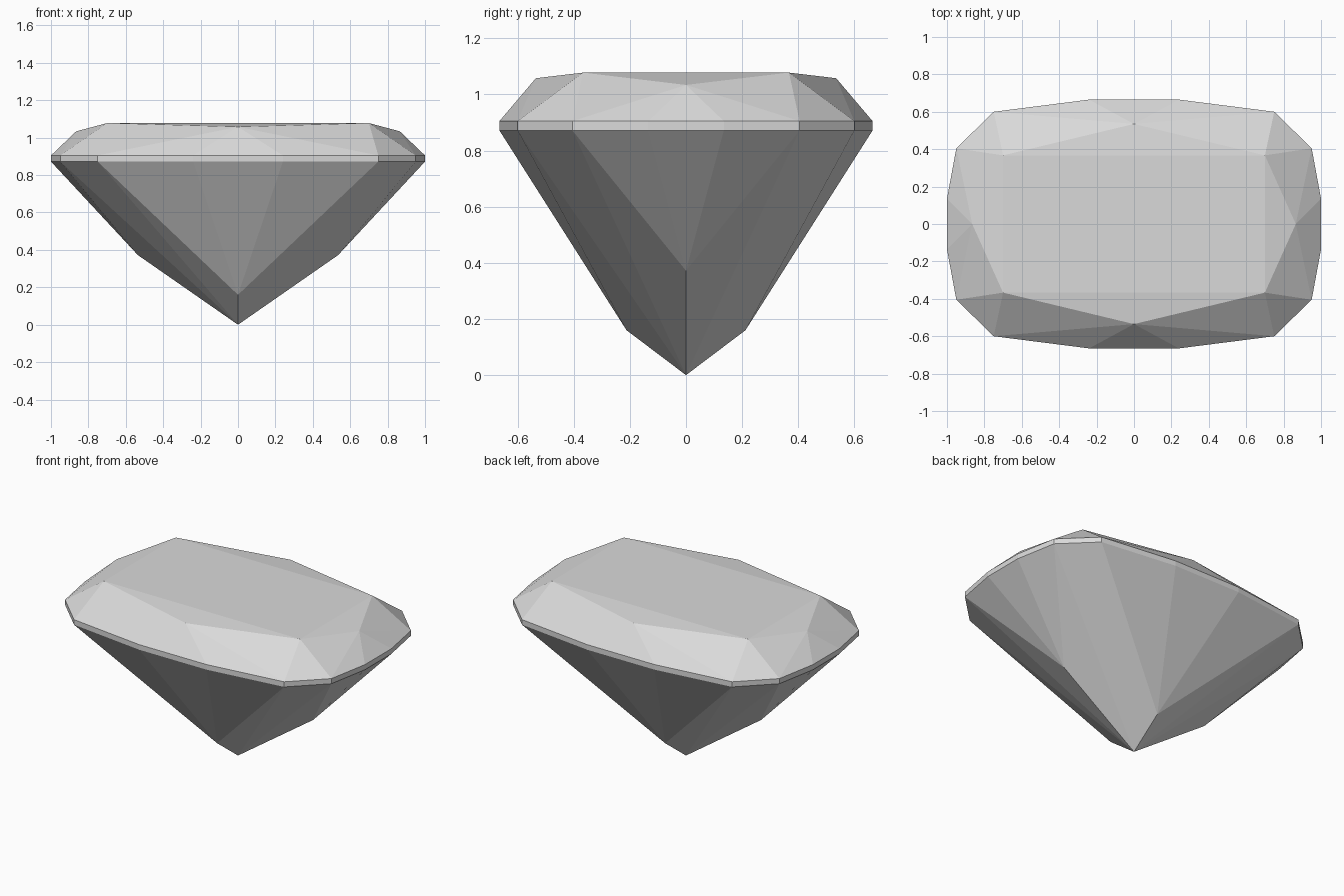
import bpy
import bmesh
import math

cube = bpy.data.objects.get("Cube")
if cube:
    bpy.data.objects.remove(cube, do_unlink=True)

# Single stone colour
stone = bpy.data.materials.new("pale_grey_stone")
stone.use_nodes = True
stone.diffuse_color = (0.7, 0.7, 0.7, 1)
stone.node_tree.nodes["Principled BSDF"].inputs["Base Color"].default_value = (0.7, 0.7, 0.7, 1)

# Heights of the girdle band and of the flat table
GIRDLE_LOW, GIRDLE_HIGH, TABLE = 0.872, 0.905, 1.078

# One quarter of the girdle outline
outline = [(0.24, 0.665), (0.75, 0.6), (0.95, 0.405), (1.0, 0.135)]

# One quarter of the facet corners: table, crown points, pavilion points, tip
corners = [
    (0.7, 0.367, TABLE),
    (0, 0.535, 1.058), (0.865, 0, 1.034),
    (0.535, 0, 0.372), (0, 0.212, 0.16),
    (0, 0, 0),
]
corners += [(x, y, z) for x, y in outline for z in (GIRDLE_LOW, GIRDLE_HIGH)]

# Mirror the quarter in x and y; the set drops doubles on the axes
points = sorted({(sx * x + 0.0, sy * y + 0.0, z)
                 for x, y, z in corners for sx in (-1, 1) for sy in (-1, 1)})

# The cut stone is the convex solid spanned by its facet corners
bm = bmesh.new()
for p in points:
    bm.verts.new(p)
bmesh.ops.convex_hull(bm, input=bm.verts[:])

# Merge coplanar triangles into whole facets
bmesh.ops.dissolve_limit(bm, angle_limit=math.radians(0.3),
                         verts=bm.verts[:], edges=bm.edges[:])
bmesh.ops.recalc_face_normals(bm, faces=bm.faces[:])

mesh = bpy.data.meshes.new("cut_gemstone")
bm.to_mesh(mesh)
bm.free()
mesh.materials.append(stone)
gem = bpy.data.objects.new("cut_gemstone", mesh)
bpy.context.collection.objects.link(gem)
